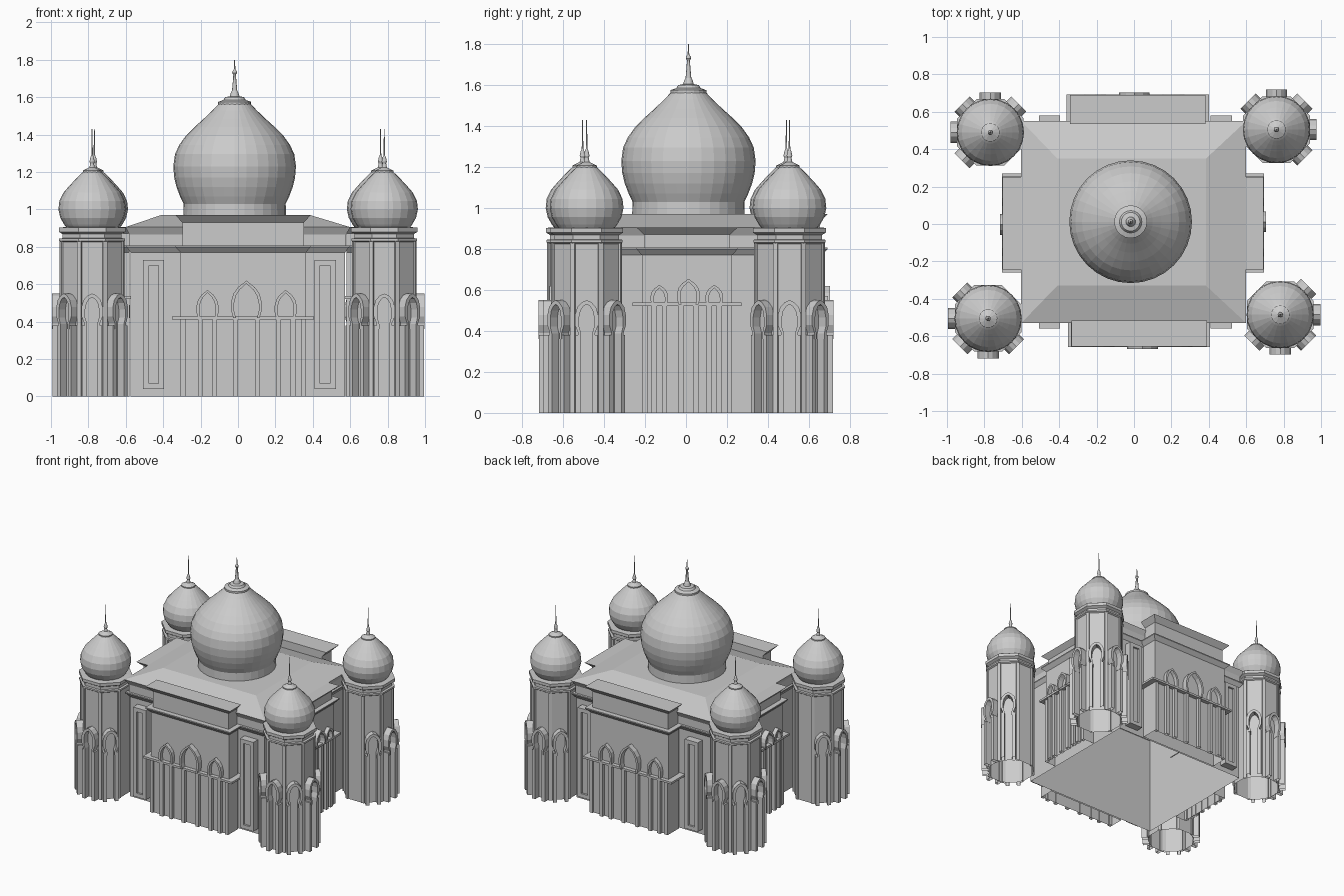
import bpy, bmesh, math
from mathutils import Matrix, Vector

if "Cube" in bpy.data.objects:
    bpy.data.objects.remove(bpy.data.objects["Cube"])

I = Matrix.Identity(4)


def finish(bm, name):
    """Make the object; undersides resting on the ground stay open."""
    bmesh.ops.recalc_face_normals(bm, faces=bm.faces)
    under = [f for f in bm.faces if all(v.co.z < 1e-4 for v in f.verts)]
    bmesh.ops.delete(bm, geom=under, context='FACES')
    me = bpy.data.meshes.new(name)
    bm.to_mesh(me)
    bm.free()
    ob = bpy.data.objects.new(name, me)
    bpy.context.collection.objects.link(ob)
    return ob


def hexa(bm, lo, hi, M=I):
    """Six-sided solid from a bottom and a top ring of four points."""
    v = [bm.verts.new(M @ Vector(p)) for p in list(lo) + list(hi)]
    for f in ((0, 1, 2, 3), (4, 5, 6, 7), (0, 1, 5, 4), (1, 2, 6, 5), (2, 3, 7, 6), (3, 0, 4, 7)):
        bm.faces.new([v[i] for i in f])


def rect(x0, x1, y0, y1, z):
    return [(x0, y0, z), (x1, y0, z), (x1, y1, z), (x0, y1, z)]


def box(bm, x0, x1, y0, y1, z0, z1, M=I):
    hexa(bm, rect(x0, x1, y0, y1, z0), rect(x0, x1, y0, y1, z1), M)


def skin(bm, rings, M=I, cap=True):
    """Walls through a stack of rings, optionally closed on top."""
    rings = [[bm.verts.new(M @ Vector(p)) for p in r] for r in rings]
    n = len(rings[0])
    for a, b in zip(rings, rings[1:]):
        for i in range(n):
            j = (i + 1) % n
            bm.faces.new((a[i], a[j], b[j], b[i]))
    if cap:
        bm.faces.new(rings[-1])


def lathe(bm, profile, steps, x, y, phase=0.0):
    """Turn (radius, z) points round a vertical axis."""
    ang = [phase + 2 * math.pi * i / steps for i in range(steps)]
    skin(bm, [[(x + r * math.cos(a), y + r * math.sin(a), z) for a in ang] for r, z in profile])


OGEE = [(.86, 0), (1, .2), (1, .42), (.86, .64), (.55, .82), (.2, .93), (0, 1)]
HORSESHOE = [(.72, 0), (.72, .16), (1, .36), (1, .62), (.8, .82), (.4, .95), (0, 1)]


def arch(bm, shape, cx, w, z0, z1, th, y0, y1, M):
    """Raised arch band of thickness th, spanning depth y0 to y1."""
    h = z1 - z0
    out = [(x * w, z0 + k * h) for x, k in shape]
    inn = [(x * w * (1 - th / w), z0 + k * (h - th)) for x, k in shape]
    for s in (-1, 1):
        for i in range(len(shape) - 1):
            q = [out[i], out[i + 1], inn[i + 1], inn[i]]
            hexa(bm, [(cx + s * x, y0, z) for x, z in q], [(cx + s * x, y1, z) for x, z in q], M)


# Main hall: walls with string course and flared eave, then the hipped roof
bm = bmesh.new()
wall = [(0, 0), (0, .77), (.022, .80), (.022, .808), (.005, .808), (.005, .865), (.027, .905)]
skin(bm, [rect(-.575 - o, .573 + o, -.503 - o, .523 + o, z) for o, z in wall], cap=False)
finish(bm, "hall_walls")
bm = bmesh.new()
skin(bm, [rect(-.603, .6, -.53, .55, .905), rect(-.41, .385, -.33, .35, .97)])
finish(bm, "hipped_roof")

# Framed wall panels on the front and back
bm = bmesh.new()
for x0, x1 in ((-.507, -.395), (.408, .523)):
    for ya, yb in ((-.56, -.503), (.523, .58)):
        box(bm, x0, x0 + .03, ya, yb, .04, .73)
        box(bm, x1 - .03, x1, ya, yb, .04, .73)
        box(bm, x0 + .03, x1 - .03, ya, yb, .04, .07)
        box(bm, x0 + .03, x1 - .03, ya, yb, .70, .73)
        box(bm, x0 + .03, x1 - .03, ya + .015, yb - .015, .07, .70)
finish(bm, "wall_panels")


def portico(name, M, half, depth, ledge, arches, top, cap):
    """Projecting bay: outward is local -y, wall line at y = 0."""
    bm = bmesh.new()
    d = depth - .03
    prof = [(0, 0), (0, .77), (.028, .80), (.028, .808), (-.01, .808), (-.01, top), (.027, cap)]
    skin(bm, [rect(-half - o, half + o, -d - o, .01, z) for o, z in prof], M)
    finish(bm, name + "_portico")
    bm = bmesh.new()
    box(bm, -half - .045, half + .045, -depth, .02, ledge - .008, ledge + .008, M)
    for s in (-1, 1):
        x = s * (half - .013)
        box(bm, x - .013, x + .013, -d - .012, -d + .01, 0, ledge, M)
    for cx, w, z1, extra in arches:
        arch(bm, OGEE, cx, w, ledge, z1, .016, -depth - extra, -d + .005, M)
        for s in (-1, 1):
            x = cx + s * (w * .86 - .012)
            box(bm, x - .013, x + .013, -depth + .006, -d + .005, 0, ledge, M)
    finish(bm, name + "_portico_arches")


def place(x, y, deg):
    return Matrix.Translation((x, y, 0)) @ Matrix.Rotation(math.radians(deg), 4, 'Z')


LONG = [(-.19, .059, .57, 0), (.018, .082, .62, .01), (.228, .059, .57, 0)]
SHORT = [(-.135, .043, .625, 0), (.007, .056, .655, .012), (.133, .043, .625, 0)]
portico("front", place(.027, -.525, 0), .335, .132, .42, LONG, .93, .97)
portico("back", place(.02, .545, 180), .335, .148, .42, LONG, .93, .97)
portico("right", place(.59, .005, 90), .22, .105, .53, SHORT, .87, .905)
portico("left", place(-.59, .005, -90), .22, .115, .53, SHORT, .87, .905)

# Main onion dome and finial
bm = bmesh.new()
lathe(bm, [(.275, .96), (.273, 1.03), (.292, 1.07), (.311, 1.12), (.323, 1.17), (.328, 1.23),
           (.319, 1.295), (.296, 1.345), (.26, 1.395), (.215, 1.44), (.165, 1.485),
           (.118, 1.53), (.085, 1.565)], 32, -.018, .012)
finish(bm, "main_dome")
bm = bmesh.new()
lathe(bm, [(.088, 1.56), (.088, 1.575), (.06, 1.585), (.05, 1.6), (.026, 1.605), (.02, 1.625),
           (.014, 1.635), (.01, 1.68), (.007, 1.72), (.013, 1.73), (.011, 1.74),
           (.004, 1.75), (.002, 1.8)], 20, -.018, .012)
finish(bm, "main_finial")


def tower(name, x, y, out):
    """Octagonal corner tower; arches on the five outward faces."""
    oct_r = 1 / math.cos(math.pi / 8)
    bm = bmesh.new()
    prof = [(.165, 0), (.165, .825), (.176, .832), (.176, .845), (.158, .846), (.158, .868),
            (.178, .88), (.178, .903), (.135, .906)]
    lathe(bm, [(r * oct_r, z) for r, z in prof], 8, x, y, math.pi / 8)
    # Corner ribs
    for i in range(8):
        M = place(x, y, 22.5 + 45 * i)
        box(bm, -.012, .012, -.183, -.165, 0, .83, M)
    finish(bm, name + "_tower")
    bm = bmesh.new()
    for k in range(-2, 3):
        M = place(x, y, out + 45 * k)
        arch(bm, HORSESHOE, 0, .057, .36, .55, .02, -.214, -.16, M)
        for s in (-1, 1):
            box(bm, s * .041 - .013, s * .041 + .013, -.212, -.16, 0, .38, M)
    finish(bm, name + "_tower_arches")
    bm = bmesh.new()
    lathe(bm, [(.135, .9), (.15, .92), (.17, .955), (.18, 1.0), (.175, 1.045), (.153, 1.09),
               (.118, 1.13), (.085, 1.165), (.06, 1.19), (.048, 1.2)], 24, x, y)
    finish(bm, name + "_tower_dome")
    bm = bmesh.new()
    lathe(bm, [(.05, 1.197), (.05, 1.207), (.03, 1.217), (.014, 1.225), (.01, 1.245), (.014, 1.255),
               (.01, 1.275), (.004, 1.29), (.002, 1.43)], 12, x, y)
    finish(bm, name + "_tower_finial")


# Angle turns local -y to the outward diagonal
tower("front_left", -.78, -.505, -45)
tower("front_right", .782, -.485, 45)
tower("back_right", .762, .505, 135)
tower("back_left", -.768, .49, 225)
